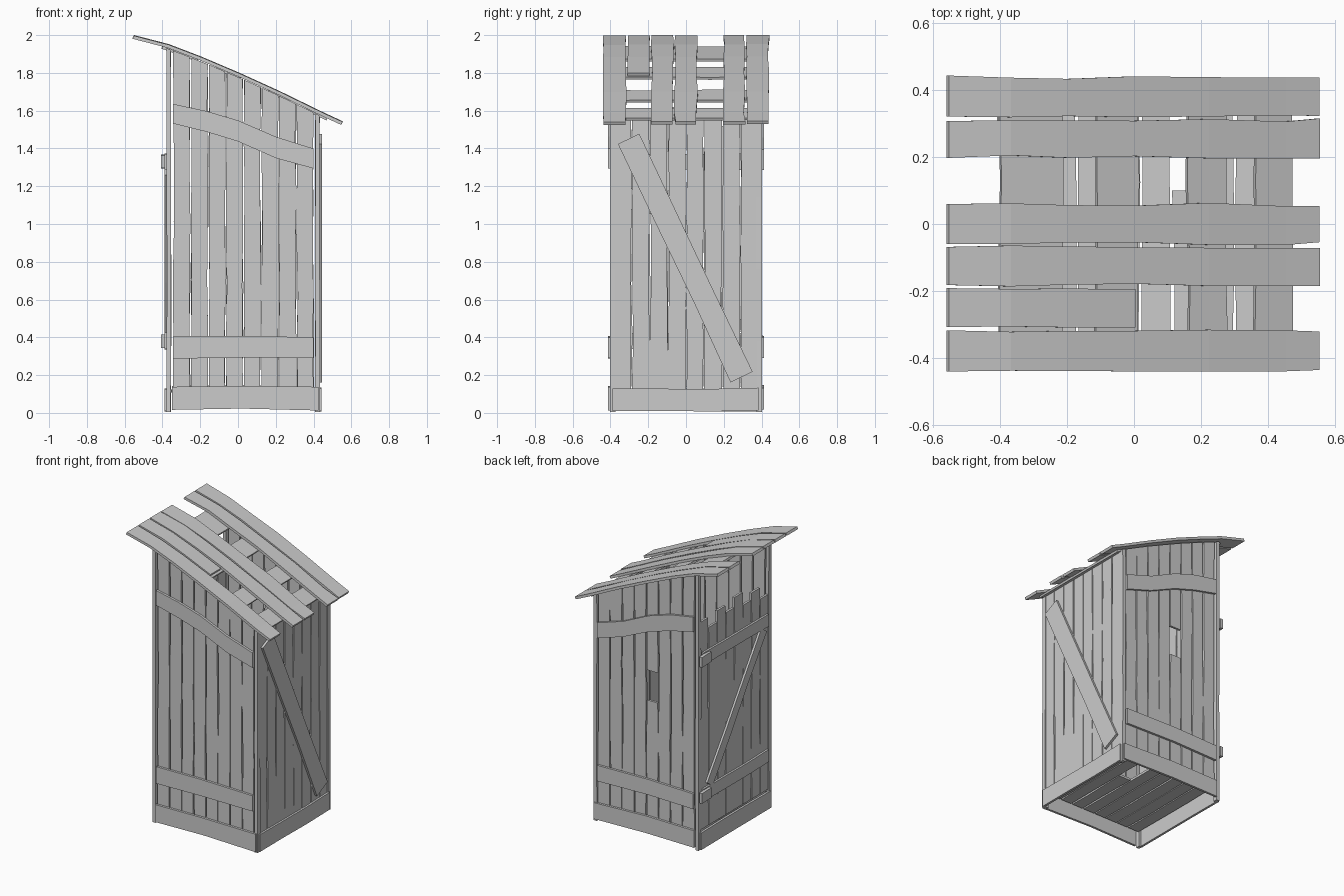
import bpy, random
from mathutils import Vector as V

if "Cube" in bpy.data.objects:
    bpy.data.objects.remove(bpy.data.objects["Cube"])

random.seed(4)
X, Y, Z = V((1, 0, 0)), V((0, 1, 0)), V((0, 0, 1))
ROOF = [(-.555, 1.988), (-.37, 1.94), (-.2, 1.875), (0, 1.79), (.22, 1.69), (.45, 1.578), (.55, 1.532)]


def roof_z(x):
    for (x0, z0), (x1, z1) in zip(ROOF, ROOF[1:]):
        if x <= x1:
            break
    return z0 + (z1 - z0) * (x - x0) / (x1 - x0)


def plank(name, path, wide, thick, w, t=.016, jit=.004, to_roof=False):
    """Rough board swept along path, with uneven edges."""
    verts, faces = [], []
    for p in path:
        a, b = (random.uniform(-jit, jit) for _ in range(2))
        for s, k in ((-1, -1), (1, -1), (1, 1), (-1, 1)):
            verts.append(V(p) + wide * (s * w / 2 + (a if s < 0 else b)) + thick * k * t / 2)
    if to_roof:
        for v in verts[-4:]:
            v.z = roof_z(v.x) - .012
    n = len(path)
    for i in range(n - 1):
        for j in range(4):
            k = (j + 1) % 4
            faces.append((4 * i + j, 4 * i + k, 4 * i + 4 + k, 4 * i + 4 + j))
    faces += [(3, 2, 1, 0), tuple(range(4 * n - 4, 4 * n))]
    me = bpy.data.meshes.new(name)
    me.from_pydata(verts, [], faces)
    ob = bpy.data.objects.new(name, me)
    bpy.context.collection.objects.link(ob)
    # consistent outward normals
    import bmesh
    bm = bmesh.new()
    bm.from_mesh(me)
    bmesh.ops.recalc_face_normals(bm, faces=bm.faces)
    bm.to_mesh(me)
    bm.free()
    return ob


def line(a, b, n=5):
    a, b = V(a), V(b)
    return [a.lerp(b, i / n) for i in range(n + 1)]


# front and back walls
for side, s in (("front", -1), ("back", 1)):
    y = .388 * s
    for i in range(8):
        x = -.298 + i * .0935
        name = f"{side}_wall_plank"
        if side == "back" and i == 3:  # broken plank leaves a hole
            plank(name, line((x, y, .13), (x, y, .95), 3), X, Y, .086)
            plank(name, line((x, y, 1.16), (x, y, 1.8), 2), X, Y, .086, to_roof=True)
        else:
            plank(name, line((x, y, .13), (x, y, roof_z(x) - .02), 6), X, Y, .087, to_roof=True)
    yb = .405 * s
    plank(f"{side}_lower_batten", [(-.345, yb, .345), (0, yb, .352), (.4, yb, .345)], Z, Y, .112)
    plank(f"{side}_upper_batten", [(-.345, yb, 1.582), (-.17, yb, 1.545), (0, yb, 1.495),
                                   (.2, yb, 1.405), (.4, yb, 1.345)], Z, Y, .108)
    plank(f"{side}_base_board", [(-.35, yb, .08), (.02, yb, .085), (.425, yb, .075)], Z, Y, .12)
    # corner posts
    for x in (-.367, .42):
        plank(f"{side}_corner_post", line((x, .388 * s, .005), (x, .388 * s, 1.9), 5), X, Y, .024, .03,
              .002, to_roof=True)

# right wall with diagonal brace
for i in range(8):
    y = -.335 + i * .0957
    plank("right_wall_plank", line((.42, y, .12), (.42, y, 1.575), 6), Y, X, .089)
d = V((0, .61, -1.27)).normalized()
plank("right_brace", line((.438, -.305, 1.45), (.438, .295, .19), 3), X.cross(d), X, .125, .016)
plank("right_base_board", line((.434, -.388, .07), (.434, .385, .07), 3), Z, X, .12)

# door side with jagged plank tops
tops = [1.5, 1.58, 1.53, 1.62, 1.55, 1.6, 1.52, 1.59]
for i, top in enumerate(tops):
    y = -.33 + i * .0943
    plank("door_plank", line((-.366, y, .14), (-.366, y, top), 5), Y, X, .088)
for z in (.38, 1.33):
    plank("door_batten", line((-.381, -.36, z), (-.381, .36, z), 3), Z, X, .085, .014)
    plank("door_hinge", line((-.397, .3, z), (-.397, .405, z), 2), Z, X, .07, .022, .002)
d = V((0, -.6, .84)).normalized()
plank("door_brace", line((-.381, .29, .43), (-.381, -.31, 1.28), 3), X.cross(d), X, .07, .014)
plank("left_base_board", line((-.38, -.388, .07), (-.38, .388, .07), 3), Z, X, .12)

# floor boards with a gap
for i in range(8):
    x = -.31 + i * .094
    y1 = .1 if i == 5 else .375
    plank("floor_board", line((x, -.375, .115), (x, y1, .115), 3), Y.cross(Z), Z, .086)

# roof purlins under the boards
for x0, x1 in ((-.4, -.215), (-.115, .01), (.16, .275), (.36, .47)):
    slope = V((x1 - x0, 0, roof_z(x1) - roof_z(x0)))
    w = slope.length
    slope.normalize()
    xm = (x0 + x1) / 2
    zm = (roof_z(x0) + roof_z(x1)) / 2 - .014
    plank("roof_purlin", line((xm, -.385, zm), (xm, .385, zm), 3), slope, slope.cross(Y), w, .014)

# roof boards, one missing and one snapped short
for y, w in ((-.378, .116), (-.25, .112), (-.126, .114), (0, .116), (.255, .11), (.379, .118)):
    end = .0 if y == -.25 else random.uniform(.545, .555)
    lift = random.uniform(0, .006)
    pts = [(x, y, z + lift) for x, z in ROOF if x < end - .02] + [(end, y, roof_z(end) + lift)]
    plank("roof_board", pts, Y, V((.42, 0, .9)), w, .018, .005)
